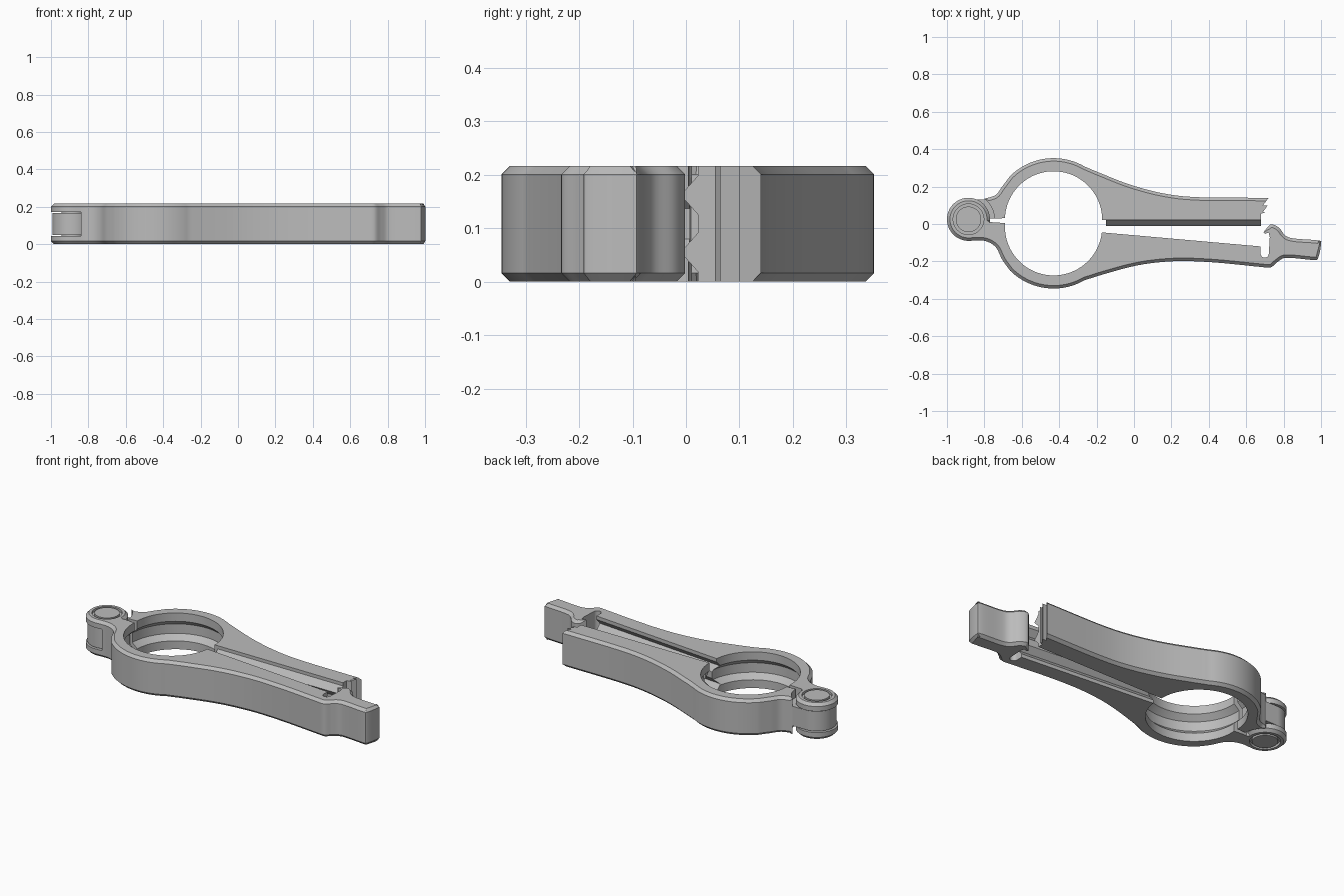
import bpy, bmesh
from math import sin, cos, radians, pi, atan2
from mathutils import Vector

if "Cube" in bpy.data.objects:
    bpy.data.objects.remove(bpy.data.objects["Cube"], do_unlink=True)

H = 0.217                      # overall height
CHAMFER = 0.016
HINGE = (-0.885, 0.025)
UPPER_C, LOWER_C = (-0.43, 0.022), (-0.43, -0.015)
HOLE_R, RING_R = 0.26, 0.33

grey = bpy.data.materials.new("matte grey")
grey.use_nodes = True
grey.diffuse_color = (0.5, 0.5, 0.5, 1)
bsdf = next(n for n in grey.node_tree.nodes if n.type == 'BSDF_PRINCIPLED')
bsdf.inputs["Base Color"].default_value = grey.diffuse_color


def finish(bm, name):
    bmesh.ops.recalc_face_normals(bm, faces=bm.faces)
    mesh = bpy.data.meshes.new(name)
    bm.to_mesh(mesh)
    bm.free()
    mesh.materials.append(grey)
    ob = bpy.data.objects.new(name, mesh)
    bpy.context.collection.objects.link(ob)
    return ob


def arc(c, r, a0, a1, n=40):
    angles = [radians(a0 + (a1 - a0) * i / n) for i in range(n + 1)]
    return [(c[0] + r * cos(a), c[1] + r * sin(a)) for a in angles]


def smooth(pts, steps=6):
    """Smooth curve through the points, leaving out both end points."""
    p = [Vector(q) for q in pts]
    p = [2 * p[0] - p[1]] + p + [2 * p[-1] - p[-2]]
    out = []
    for a, b, c, d in zip(p, p[1:], p[2:], p[3:]):
        for i in range(steps):
            t = i / steps
            out.append(tuple(0.5 * (2 * b + (c - a) * t + (2 * a - 5 * b + 4 * c - d) * t * t
                                    + (3 * b - a - 3 * c + d) * t ** 3)))
    return out[1:]


def prism(name, sections, z0=0.0, z1=H):
    """Extrude an outline given as (points, chamfered) sections."""
    bm = bmesh.new()
    pts = [(p, flag) for sec, flag in sections for p in sec]
    low = [bm.verts.new((p[0], p[1], z0)) for p, _ in pts]
    high = [bm.verts.new((p[0], p[1], z1)) for p, _ in pts]
    bm.faces.new(low)
    bm.faces.new(high)
    n = len(pts)
    edges = []
    for i in range(n):
        j = (i + 1) % n
        bm.faces.new((low[i], low[j], high[j], high[i]))
        if pts[i][1] and pts[j][1]:
            edges += [bm.edges.get((low[i], low[j])), bm.edges.get((high[i], high[j]))]
    bmesh.ops.recalc_face_normals(bm, faces=bm.faces)
    if edges:
        bmesh.ops.bevel(bm, geom=edges, offset=CHAMFER, segments=1, affect='EDGES')
    return finish(bm, name)


def lathe(name, profile, centre, closed=False, steps=72):
    bm = bmesh.new()
    vs = [bm.verts.new((centre[0] + r, centre[1], z)) for r, z in profile]
    es = [bm.edges.new(e) for e in zip(vs, vs[1:])]
    if closed:
        es.append(bm.edges.new((vs[-1], vs[0])))
    bmesh.ops.spin(bm, geom=vs + es, cent=(*centre, 0), axis=(0, 0, 1), angle=2 * pi, steps=steps)
    bmesh.ops.remove_doubles(bm, verts=bm.verts, dist=0.0001)
    return finish(bm, name)


def bar(name, section, x0, x1):
    """Run a (y, z) section along x."""
    bm = bmesh.new()
    a = [bm.verts.new((x0, *p)) for p in section]
    b = [bm.verts.new((x1, *p)) for p in section]
    bm.faces.new(a)
    bm.faces.new(b)
    for i in range(len(a)):
        j = (i + 1) % len(a)
        bm.faces.new((a[i], a[j], b[j], b[i]))
    return finish(bm, name)


def cut(ob, cutter):
    mod = ob.modifiers.new("cut", 'BOOLEAN')
    mod.operation, mod.solver, mod.object = 'DIFFERENCE', 'EXACT', cutter
    bpy.context.view_layer.objects.active = ob
    bpy.ops.object.modifier_apply(modifier=mod.name)
    bpy.data.objects.remove(cutter, do_unlink=True)


def ring_groove(centre):
    r, d = HOLE_R, 0.032
    return lathe("groove_cutter", [(0, 0.045), (r - 0.005, 0.045), (r + d, 0.08), (r + d, H - 0.08),
                                   (r - 0.005, H - 0.045), (0, H - 0.045)], centre)


# Upper arm: straight inner edge, toothed end, half ring and hinge clearance
ring = arc(UPPER_C, RING_R, 60, 135)
crest = smooth([(0.715, 0.14), (0.35, 0.143), (0.16, 0.163), (-0.02, 0.21), (-0.17, 0.268), ring[0]])
neck = smooth([ring[-1], (-0.705, 0.2), (-0.74, 0.155), (-0.8, 0.135)])
teeth = [(0.68, 0.022), (0.68, 0.055), (0.705, 0.065), (0.69, 0.065), (0.715, 0.1), (0.69, 0.1)]
upper_arm = prism("upper_arm", [
    (teeth, False),
    ([(0.72, 0.14)] + crest + ring + neck, True),
    (arc(HINGE, 0.139, 52, 2, 12), False),
    (arc(UPPER_C, HOLE_R, 178, 0), False)])
cut(upper_arm, ring_groove(UPPER_C))

# Lower arm: half ring, hooked end with finger tab, and hinge eye
ring = arc(LOWER_C, RING_R, 225, 300)
belly = smooth([ring[-1], (-0.15, -0.265), (0, -0.225), (0.13, -0.205), (0.27, -0.198),
                (0.45, -0.207), (0.68, -0.23)])
tab = smooth([(0.68, -0.23), (0.73, -0.232), (0.765, -0.205), (0.80, -0.183), (0.85, -0.182), (0.96, -0.192),
              (0.985, -0.18), (1.0, -0.105), (0.985, -0.088), (0.86, -0.078), (0.81, -0.062),
              (0.775, -0.02), (0.735, -0.002), (0.71, -0.02)])
hook = [(0.692, -0.045), (0.70, -0.053), (0.72, -0.045), (0.726, -0.07)]
slot = arc((0.699, -0.158), 0.022, 0, -180, 10)
eye = arc(HINGE, 0.115, -8, 270, 56)
neck = smooth([eye[-1], (-0.80, -0.09), (-0.74, -0.123), (-0.705, -0.19), ring[0]])
lower_arm = prism("lower_arm", [
    (neck + ring + belly + tab, True),
    (hook + slot + [(0.677, -0.12)], False),
    (arc(LOWER_C, HOLE_R, -6.6, -184.4), False),
    ([(-0.765, 0.01)], False),
    (eye, True)])
cut(lower_arm, ring_groove(LOWER_C))
cut(lower_arm, lathe("knuckle_cutter", [(0, 0.045), (0.122, 0.045), (0.122, H - 0.045),
                                        (0, H - 0.045)], HINGE))
for z0, z1 in ((-0.01, 0.015), (H - 0.015, H + 0.01)):
    cut(lower_arm, lathe("pin_gap_cutter", [(0.068, z0), (0.082, z0), (0.082, z1), (0.068, z1)],
                         HINGE, closed=True))

# Two interlocking ridges and grooves on the gripping edges
parts = [upper_arm, lower_arm]
for name, zc in (("lower_ridge", 0.055), ("upper_ridge", H - 0.055)):
    parts.append(bar(name, [(0.03, zc - 0.045), (-0.01, zc), (0.03, zc + 0.045)], -0.15, 0.68))
    cutter = bar("ridge_cutter", [(0.01, zc - 0.045), (-0.03, zc), (0.01, zc + 0.045)], -0.03, 0.867)
    cutter.location = (-0.175, -0.045, 0)
    cutter.rotation_euler.z = atan2(-0.075, 0.852)
    bpy.context.view_layer.update()
    cut(lower_arm, cutter)

# Middle hinge knuckle and the lug joining it to the upper arm
parts.append(lathe("middle_knuckle", [(0, 0.05), (0.107, 0.05), (0.107, H - 0.05), (0, H - 0.05)], HINGE))
lug = [(-0.885, 0.132), (-0.885, 0.03), (-0.74, 0.03), (-0.73, 0.1), (-0.76, 0.132)]
parts.append(prism("hinge_lug", [(lug, False)], 0.05, H - 0.05))
parts.append(lathe("hinge_pin", [(0, 0.02), (0.06, 0.02), (0.06, H - 0.02), (0, H - 0.02)], HINGE))

# Smooth shading with crisp edges
bpy.ops.object.select_all(action='DESELECT')
for ob in parts:
    ob.select_set(True)
bpy.context.view_layer.objects.active = upper_arm
bpy.ops.object.shade_smooth_by_angle(angle=radians(30))
